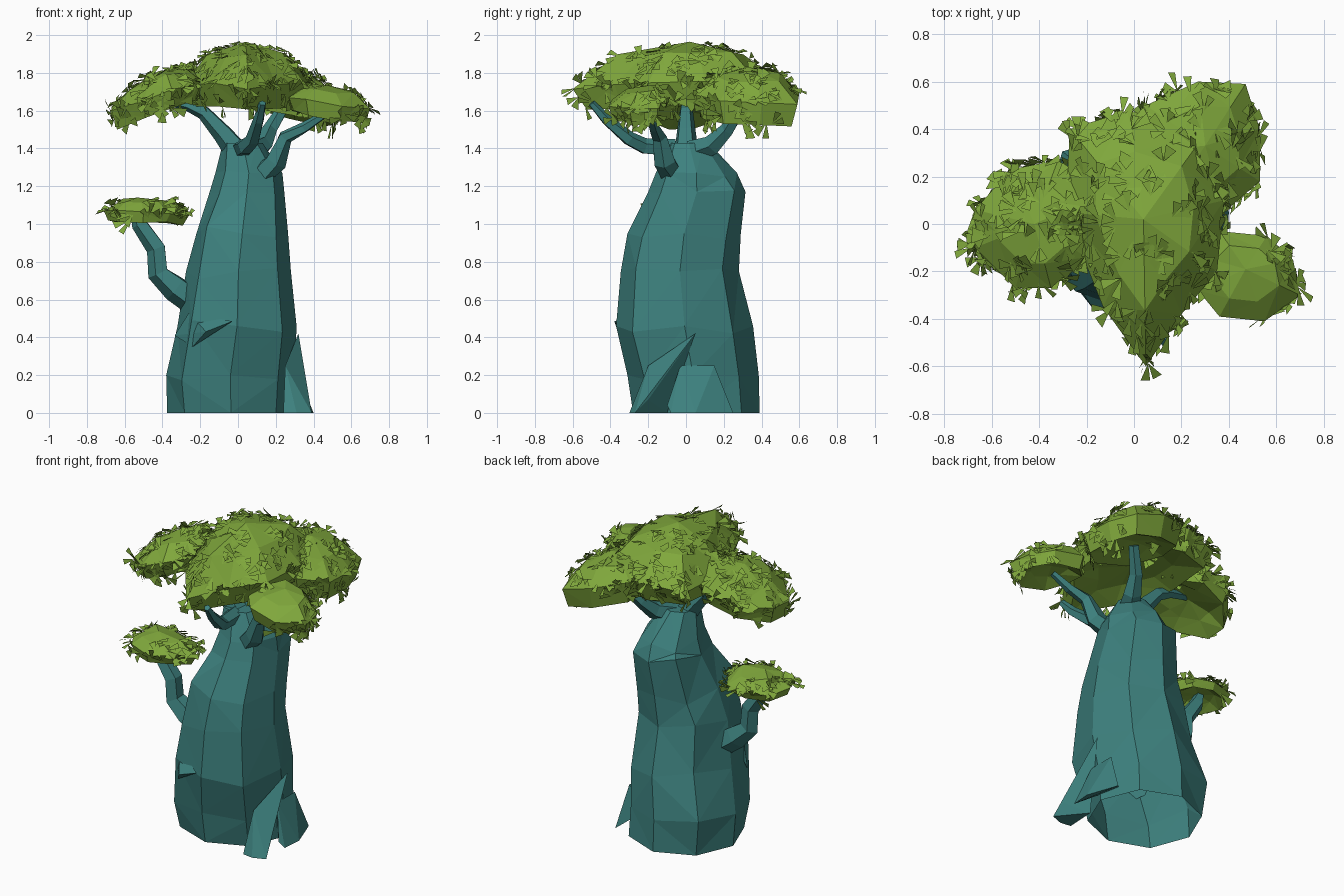
import bpy, bmesh, math, random
from mathutils import Vector

if "Cube" in bpy.data.objects:
    bpy.data.objects.remove(bpy.data.objects["Cube"])

random.seed(4)


def material(name, rgb):
    m = bpy.data.materials.new(name)
    m.diffuse_color = (*rgb, 1)
    m.use_nodes = True
    m.node_tree.nodes["Principled BSDF"].inputs["Base Color"].default_value = m.diffuse_color
    return m


BARK = material("bark", (0.047, 0.22, 0.21))
LEAF = material("leaf", (0.215, 0.39, 0.045))


def finish(name, bm, mat, fix=True):
    if fix:
        bmesh.ops.recalc_face_normals(bm, faces=bm.faces)
    me = bpy.data.meshes.new(name)
    bm.to_mesh(me)
    bm.free()
    me.materials.append(mat)
    ob = bpy.data.objects.new(name, me)
    bpy.context.collection.objects.link(ob)
    return ob


def loft(bm, rings):
    """Skin a list of point rings; a ring of one point closes to a tip."""
    vs = [[bm.verts.new(p) for p in r] for r in rings]
    n = max(len(r) for r in vs)
    for a, b in zip(vs, vs[1:]):
        for i in range(n):
            j = (i + 1) % n
            quad = [a[i % len(a)], a[j % len(a)], b[j % len(b)], b[i % len(b)]]
            bm.faces.new(list(dict.fromkeys(quad)))
    return vs


def hull(name, pts, mat):
    bm = bmesh.new()
    for p in pts:
        bm.verts.new(p)
    bmesh.ops.convex_hull(bm, input=bm.verts)
    return finish(name, bm, mat)


# Trunk: eight-sided rings given as z, x min, x max, y min, y max (open base)
TRUNK = [(0, -.375, .30, -.28, .39), (.2, -.38, .30, -.31, .385),
         (.46, -.32, .31, -.37, .355), (.75, -.275, .28, -.345, .28),
         (.95, -.22, .265, -.31, .29), (1.17, -.15, .245, -.20, .315),
         (1.27, -.12, .235, -.16, .27), (1.43, -.08, .13, -.09, .12)]
bm = bmesh.new()
rings = []
for z, x0, x1, y0, y1 in TRUNK:
    cx, cy, ring = (x0 + x1) / 2, (y0 + y1) / 2, []
    for k in range(8):
        a = k * math.pi / 4
        f = 1 if k % 2 == 0 else random.uniform(.98, 1.1)
        dz = random.uniform(-.05, .05) if 0 < z < 1.4 and k % 2 else 0
        ring.append((cx + (x1 - x0) / 2 * f * math.cos(a),
                     cy + (y1 - y0) / 2 * f * math.sin(a), z + dz))
    rings.append(ring)
vs = loft(bm, rings)
bm.faces.new(vs[-1])
bmesh.ops.triangulate(bm, faces=bm.faces)
finish("trunk", bm, BARK)

# Root flares and the bark fold on the front
hull("front_root", [(.32, .05, .42), (.25, -.2, .25), (.24, -.29, 0), (.31, -.3, 0),
                    (.39, -.27, 0), (.37, -.2, .07), (.25, -.1, 0)], BARK)
hull("side_root", [(.3, -.03, .25), (.3, .15, .25), (.36, -.1, .04), (.39, -.08, 0),
                   (.4, .05, 0), (.33, .25, 0), (.2, .1, .1)], BARK)
hull("bark_fold", [(-.335, -.15, .41), (-.03, -.38, .485), (-.17, -.36, .43),
                   (-.24, -.27, .35), (-.26, -.22, .53), (-.15, -.3, .5)], BARK)


# Branches: tapered five-sided tubes along (x, y, z, radius) paths
def branch(name, path):
    bm = bmesh.new()
    pts = [Vector(p[:3]) for p in path]
    rings = []
    for i, p in enumerate(pts):
        d = (pts[min(i + 1, len(pts) - 1)] - pts[max(i - 1, 0)]).normalized()
        u = d.cross(Vector((.3, .2, 1))).normalized()
        v = d.cross(u)
        rings.append([p + path[i][3] * (u * math.cos(a) + v * math.sin(a))
                      for a in (k * math.tau / 5 for k in range(5))])
    vs = loft(bm, rings)
    bm.faces.new(vs[0])
    bm.faces.new(vs[-1])
    finish(name, bm, BARK)


branch("left_branch", [(.0, 0, 1.38, .07), (-.08, 0, 1.48, .055), (-.18, 0, 1.59, .04),
                       (-.27, 0, 1.63, .03), (-.4, -.01, 1.66, .025)])
branch("front_branch", [(.02, -.06, 1.4, .05), (.04, -.22, 1.41, .045), (.08, -.3, 1.45, .04),
                        (.11, -.42, 1.55, .03), (.13, -.5, 1.64, .02)])
branch("right_branch", [(.13, -.08, 1.27, .06), (.2, -.11, 1.33, .06), (.25, -.14, 1.46, .04),
                        (.35, -.17, 1.51, .03), (.46, -.19, 1.58, .02)])
branch("back_branch", [(.07, .04, 1.38, .07), (.13, .14, 1.42, .055),
                       (.17, .22, 1.5, .04), (.25, .3, 1.63, .03)])
branch("low_branch", [(-.22, -.03, .58, .075), (-.33, -.04, .66, .075), (-.42, -.05, .74, .06),
                      (-.43, -.05, .87, .055), (-.52, -.05, 1.0, .045), (-.54, -.05, 1.06, .03)])


# Foliage: faceted dome with a hollow underside, then loose leaf pairs on top
def canopy(name, apex, rim, thick, slope, outline, leaves, edge_only=False):
    cx, cy, top = apex

    def ring(s, z):
        return [(cx + (x - cx) * s, cy + (y - cy) * s,
                 z + s * ((x - cx) * slope[0] + (y - cy) * slope[1])
                 + random.uniform(-.015, .015)) for x, y in outline]
    bm = bmesh.new()
    loft(bm, [[(cx, cy, rim - thick + .06)], ring(.5, rim - thick + .04), ring(.88, rim - thick),
              ring(1, rim), ring(.62, rim + (top - rim) * .7), [(cx, cy, top)]])
    bmesh.ops.triangulate(bm, faces=bm.faces)
    bmesh.ops.recalc_face_normals(bm, faces=bm.faces)
    upper = [(f.normal.copy(), [v.co.copy() for v in f.verts], f.calc_area())
             for f in bm.faces if f.normal.z > -.5
             and f.calc_center_median().z > rim - thick - .05]
    if edge_only:
        upper = [u for u in upper if u[0].z < .7 and u[1][0].x > cx]
    finish(name, bm, LEAF)

    lb = bmesh.new()
    for n, co, _ in random.choices(upper, [u[2] for u in upper], k=leaves):
        a, b = sorted((random.random(), random.random()))
        p = co[0] * a + co[1] * (b - a) + co[2] * (1 - b)
        out = Vector((p.x - cx, p.y - cy, 0)).normalized()
        d = out * .6 + Vector([random.uniform(-1, 1) for _ in range(3)])
        d = (d - n * d.dot(n)).normalized()
        side = n.cross(d)
        for sgn in (-1, 1):
            L, w = random.uniform(.055, .09), random.uniform(.015, .026)
            t = (d + side * sgn * random.uniform(.2, .7)).normalized()
            s = n.cross(t)
            q = p + t * L + n * random.uniform(.004, .025)
            lb.faces.new([lb.verts.new(c) for c in
                          (p + n * .002, q - s * w, q + s * w + n * random.uniform(-.01, .015))])
    finish(name + "_leaves", lb, LEAF, False)


canopy("main_canopy", (.04, .02, 1.965), 1.74, .11, (0, .02),
       [(.05, -.6), (.2, -.38), (.35, -.2), (.38, .1), (.3, .38),
        (-.02, .48), (-.27, .4), (-.29, .05), (-.13, -.35)], 150)
canopy("back_canopy", (.3, .33, 1.83), 1.69, .12, (-.23, -.02),
       [(.14, .1), (.38, .05), (.53, .18), (.53, .4), (.47, .59),
        (.27, .6), (.05, .5), (0, .3)], 90)
canopy("left_canopy", (-.42, 0, 1.81), 1.68, .1, (.32, 0),
       [(-.2, -.14), (-.15, .12), (-.32, .27), (-.52, .23), (-.67, .06),
        (-.67, -.1), (-.5, -.27), (-.35, -.27)], 100)
canopy("right_canopy", (.47, -.19, 1.735), 1.65, .085, (-.15, .06),
       [(.26, -.13), (.36, -.03), (.56, -.05), (.67, -.15), (.7, -.3),
        (.55, -.41), (.36, -.39), (.27, -.28)], 26, True)
canopy("low_canopy", (-.53, -.05, 1.14), 1.065, .06, (-.03, 0),
       [(-.26, -.06), (-.36, .1), (-.5, .14), (-.66, .09), (-.71, -.05),
        (-.64, -.17), (-.5, -.22), (-.36, -.18)], 45)
